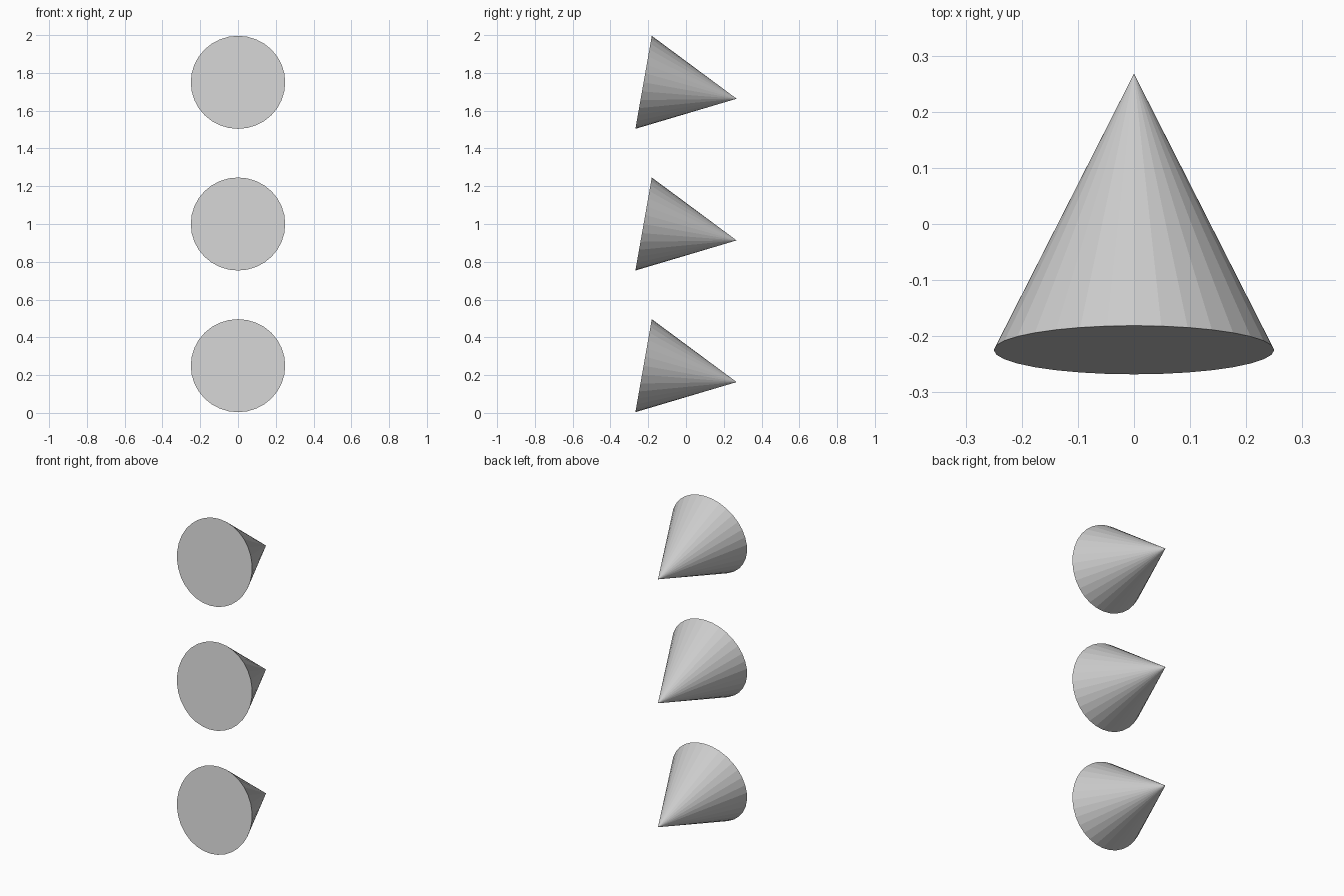
import bpy
from math import radians, sin, cos

if "Cube" in bpy.data.objects:
    bpy.data.objects.remove(bpy.data.objects["Cube"])

RADIUS, LENGTH, TILT = 0.25, 0.5, radians(10)
BASE_Y = -0.2245          # centre of each base disc
SPACING = 0.75


def make_cone(name, base_z):
    """Cone with its flat base facing front and its tip pointing back, dipped by TILT."""
    bpy.ops.mesh.primitive_cone_add(
        vertices=32, radius1=RADIUS, radius2=0, depth=LENGTH,
        location=(0,
                  BASE_Y + cos(TILT) * LENGTH / 2,
                  base_z - sin(TILT) * LENGTH / 2),
        rotation=(-radians(90) - TILT, 0, 0))
    bpy.context.object.name = name


# Three identical cones in a vertical stack
for i, name in enumerate(("lower_cone", "middle_cone", "upper_cone")):
    make_cone(name, 0.25 + i * SPACING)
